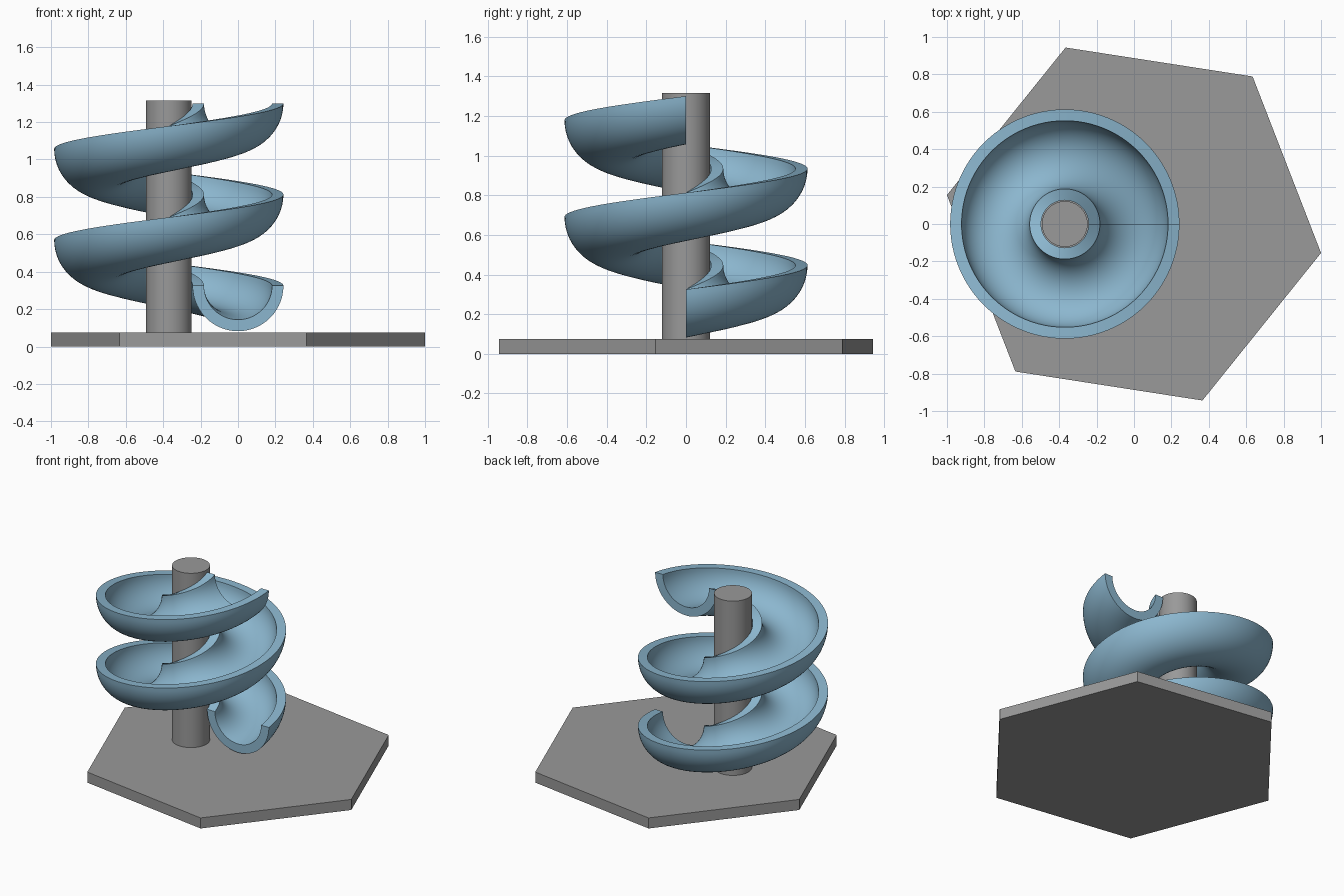
import bpy, bmesh, math

if "Cube" in bpy.data.objects:
    bpy.data.objects.remove(bpy.data.objects["Cube"])

AXIS_X = -0.37               # post and spiral share this axis
BASE_TOP = 0.075


def material(name, rgb):
    m = bpy.data.materials.new(name)
    m.diffuse_color = (*rgb, 1)
    m.use_nodes = True
    m.node_tree.nodes["Principled BSDF"].inputs["Base Color"].default_value = m.diffuse_color
    return m


grey = material("grey", (0.32, 0.32, 0.32))
blue = material("light_blue", (0.26, 0.47, 0.62))


def prism(name, sides, radius, z0, z1, x=0.0, turn=0.0):
    bpy.ops.mesh.primitive_cylinder_add(
        vertices=sides, radius=radius, depth=z1 - z0, location=(x, 0, (z0 + z1) / 2))
    ob = bpy.context.object
    ob.name = name
    # align the first corner with +x, then apply the turn
    ob.rotation_euler.z = turn - math.pi / 2
    ob.data.materials.append(grey)
    return ob


def smooth(ob):
    bpy.ops.object.select_all(action='DESELECT')
    ob.select_set(True)
    bpy.context.view_layer.objects.active = ob
    bpy.ops.object.shade_smooth_by_angle(angle=math.radians(35))


# Hexagonal base plate and central post
prism("base_plate", 6, 1.012, 0, BASE_TOP, turn=math.radians(-8.8))
smooth(prism("post", 64, 0.122, BASE_TOP, 1.315, x=AXIS_X))

# Spiral chute: half-ring section swept two turns around the post
R, OUTER, INNER = 0.37, 0.243, 0.182
START_Z, PITCH, TURNS = 0.325, 0.4875, 2
STEPS, ARC = 192, 28

arc = [math.pi + math.pi * i / ARC for i in range(ARC + 1)]
section = [(OUTER * math.cos(a), OUTER * math.sin(a)) for a in arc]
section += [(INNER * math.cos(a), INNER * math.sin(a)) for a in reversed(arc)]

bm = bmesh.new()
rings = []
for s in range(STEPS + 1):
    turn = TURNS * s / STEPS
    t = 2 * math.pi * turn
    rings.append([bm.verts.new(((R + u) * math.cos(t), (R + u) * math.sin(t),
                                START_Z + PITCH * turn + v)) for u, v in section])
n = len(section)
for a, b in zip(rings, rings[1:]):
    for i in range(n):
        j = (i + 1) % n
        bm.faces.new((a[i], a[j], b[j], b[i]))
# End caps as strips between the outer and inner arcs
for ring in (rings[0], rings[-1]):
    for i in range(ARC):
        bm.faces.new((ring[i], ring[i + 1], ring[n - 2 - i], ring[n - 1 - i]))
bmesh.ops.recalc_face_normals(bm, faces=bm.faces)
mesh = bpy.data.meshes.new("spiral_chute")
bm.to_mesh(mesh)
bm.free()
mesh.materials.append(blue)
chute = bpy.data.objects.new("spiral_chute", mesh)
chute.location.x = AXIS_X
bpy.context.collection.objects.link(chute)
smooth(chute)
